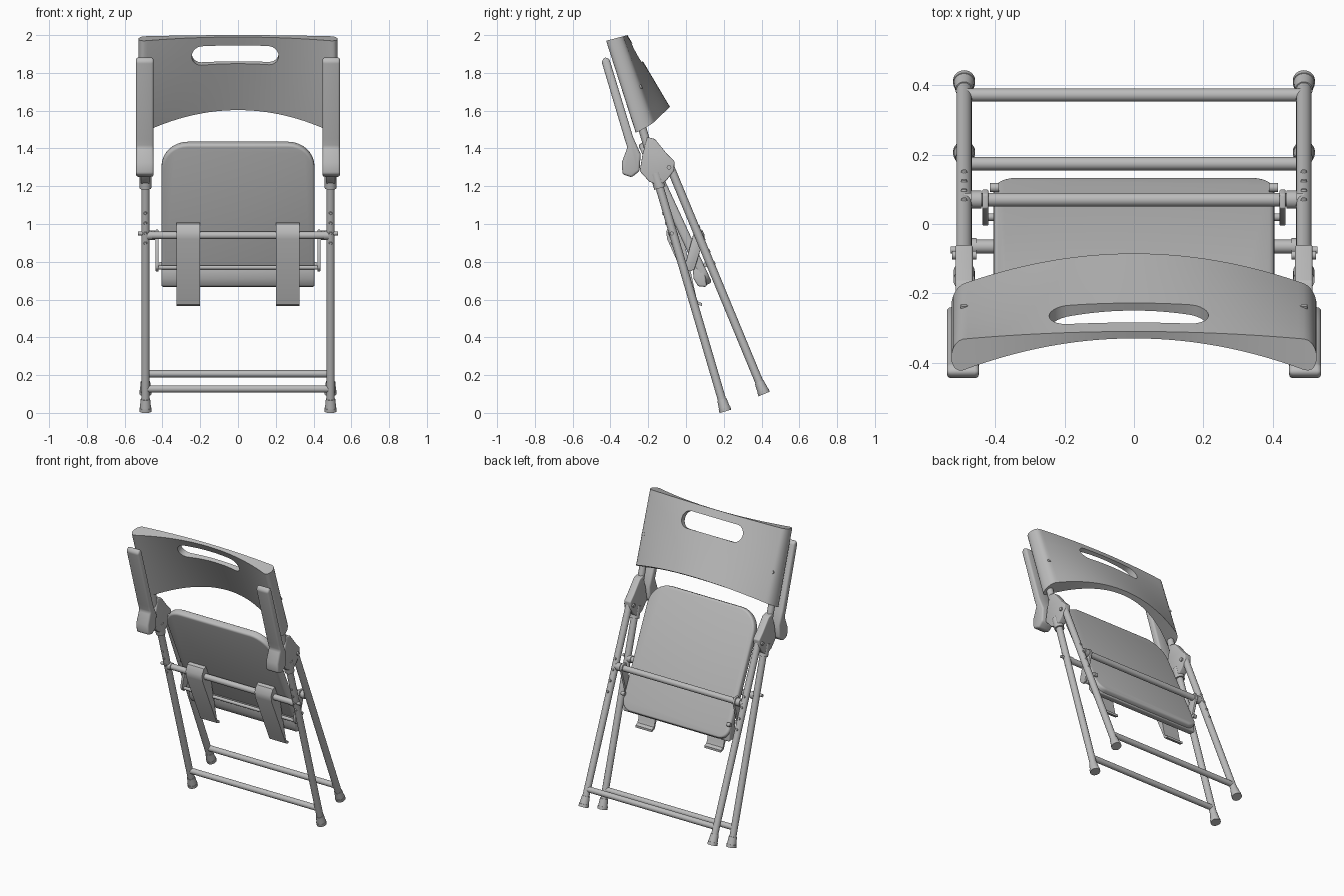
import bpy, bmesh, math
from mathutils import Vector, Matrix

cube = bpy.data.objects.get("Cube")
if cube:
    bpy.data.objects.remove(cube, do_unlink=True)

grey = bpy.data.materials.new("plain_grey")
grey.use_nodes = True
tone = (0.5, 0.5, 0.5, 1)
grey.diffuse_color = tone
grey.node_tree.nodes["Principled BSDF"].inputs["Base Color"].default_value = tone


def finish(name, bm, bevel=0):
    bmesh.ops.recalc_face_normals(bm, faces=bm.faces)
    mesh = bpy.data.meshes.new(name)
    bm.to_mesh(mesh)
    bm.free()
    mesh.materials.append(grey)
    ob = bpy.data.objects.new(name, mesh)
    bpy.context.collection.objects.link(ob)
    bpy.ops.object.select_all(action='DESELECT')
    ob.select_set(True)
    bpy.context.view_layer.objects.active = ob
    if bevel:
        mod = ob.modifiers.new("Bevel", 'BEVEL')
        mod.width, mod.segments, mod.limit_method = bevel, 3, 'ANGLE'
        bpy.ops.object.modifier_apply(modifier="Bevel")
    bpy.ops.object.shade_smooth_by_angle(angle=math.radians(35))


def tube(name, a, b, r, r2=None):
    a, b = Vector(a), Vector(b)
    d = b - a
    m = Matrix.Translation((a + b) / 2) @ d.to_track_quat('Z', 'Y').to_matrix().to_4x4()
    bm = bmesh.new()
    bmesh.ops.create_cone(bm, cap_ends=True, segments=24, radius1=r,
                          radius2=r2 or r, depth=d.length, matrix=m)
    finish(name, bm)


def extrude(name, corners, offset, bevel, matrix=Matrix()):
    bm = bmesh.new()
    face = bm.faces.new([bm.verts.new(c) for c in corners])
    ext = bmesh.ops.extrude_face_region(bm, geom=[face])
    moved = [v for v in ext["geom"] if isinstance(v, bmesh.types.BMVert)]
    bmesh.ops.translate(bm, verts=moved, vec=offset)
    bm.transform(matrix)
    finish(name, bm, bevel)


def prism(name, points, x0, x1, bevel=0):
    # side outline of (y, z) points, extruded across x
    extrude(name, [(x0, y, z) for y, z in points], (x1 - x0, 0, 0), bevel)


def rounded(w, h, top, low):
    # rounded rectangle outline, counter-clockwise from the lower right
    out = []
    for sx, sy, r, start in ((1, -1, low, -90), (1, 1, top, 0), (-1, 1, top, 90), (-1, -1, low, 180)):
        for i in range(9):
            a = math.radians(start + i * 90 / 8)
            out.append((sx * (w - r) + r * math.cos(a), sy * (h - r) + r * math.sin(a)))
    return out


def front_leg(x, z):
    return Vector((x, 0.208 - 0.2936 * (z - 0.01), z))


def rear_leg(x, z):
    return Vector((x, 0.414 - 0.414 * (z - 0.1), z))


# Side parts, built once for each side
arm = [(-.447, 1.86), (-.43, 1.885), (-.405, 1.872), (-.28, 1.46), (-.24, 1.37), (-.246, 1.28),
       (-.288, 1.247), (-.336, 1.263), (-.34, 1.326), (-.31, 1.406), (-.325, 1.45)]
hinge = [(-.205, 1.46), (-.165, 1.45), (-.1, 1.37), (-.06, 1.33), (-.065, 1.28), (-.1, 1.235),
         (-.14, 1.2), (-.195, 1.225), (-.245, 1.28), (-.23, 1.37)]
hook = [(-.03, 1.0), (-.06, 1.01), (-.085, 1.0), (-.105, .96), (-.1, .92), (.045, .6),
        (.055, .575), (.085, .565), (.085, .58), (.063, .59), (.055, .61)]
link = [(.045, .97), (.085, .97), (.1, .94), (.045, .76), (.02, .748), (0, .765), (-.005, .785)]

for s, side in ((1, "left"), (-1, "right")):
    x = 0.49 * s
    # Legs with flared rubber feet
    tube(f"front_leg_{side}", front_leg(x, 0.02), front_leg(x, 1.8), 0.022)
    tube(f"rear_leg_{side}", rear_leg(x, 0.11), rear_leg(x, 1.335), 0.022)
    for name, leg, z in (("front", front_leg, 0.008), ("rear", rear_leg, 0.1)):
        tube(f"{name}_foot_pad_{side}", leg(x, z), leg(x, z + 0.018), 0.032)
        tube(f"{name}_foot_{side}", leg(x, z + 0.016), leg(x, z + 0.065), 0.03, 0.025)
    tube(f"leg_collar_{side}", front_leg(x, 1.19), front_leg(x, 1.27), 0.031)

    # Height adjustment rivets on both legs
    for i in range(4):
        for leg, z, d in ((front_leg, 0.905 + i * 0.053, -1), (rear_leg, 0.785 + i * 0.065, 1)):
            p = leg(x, z)
            n = Vector((0, d, d * 0.35)).normalized()
            tube(f"rivet_{side}", p + n * 0.015, p + n * 0.026, 0.011, 0.007)

    # Folded armrest and hinge
    prism(f"armrest_{side}", arm, 0.447 * s, 0.54 * s, 0.012)
    prism(f"hinge_{side}", hinge, 0.465 * s, 0.515 * s, 0.006)
    tube(f"hinge_pin_{side}", (0.455 * s, -.09, 1.3), (0.525 * s, -.09, 1.3), 0.012)

    # Seat link, crossbar collars and hook
    prism(f"seat_link_{side}", link, 0.42 * s, 0.437 * s, 0.004)
    tube(f"rear_collar_{side}", (0.44 * s, .07, .94), (0.47 * s, .07, .94), 0.026)
    tube(f"front_collar_{side}", (0.455 * s, -.065, .94), (0.48 * s, -.065, .94), 0.024)
    tube(f"front_pin_{side}", (0.48 * s, -.075, .95), (0.53 * s, -.075, .95), 0.01)
    tube(f"seat_pin_{side}", (0.39 * s, .105, .785), (0.415 * s, .105, .785), 0.013)
    prism(f"hook_{side}", hook, 0.2 * s, 0.325 * s)

    # Screw in the back of the backrest
    tube(f"back_screw_{side}", (x, -.27, 1.715), (x, -.234, 1.728), 0.011)

# Crossbars
for name, p, r, half in (("front_crossbar", (.174, .127), .019, .49), ("rear_crossbar", (.372, .207), .019, .49),
                         ("front_seat_bar", (-.065, .94), .02, .49), ("rear_seat_bar", (.07, .94), .02, .49),
                         ("seat_rod", (.02, .77), .011, .435)):
    tube(name, (-half, *p), (half, *p), r)

# Seat panel with a turned-down front lip
tilt = Matrix.Translation((0, -.058, 1.055)) @ Matrix.Rotation(math.radians(90 + 24.8), 4, 'X')
extrude("seat", [(x, y, -.025) for x, y in rounded(0.405, 0.413, 0.14, 0.07)], (0, 0, .05), 0.014, tilt)
lip = [(.035, .78), (.04, .71), (.065, .669), (.11, .667), (.1, .75)]
prism("seat_lip", lip, -0.405, 0.405, 0.01)

# Curved backrest: thick rounded ends, thin middle, deeper curve at the bottom
# each entry: bottom centre and end, then top centre and end, as (y, z)
edges = {"front": (((-.11, 1.603), (-.285, 1.472)), ((-.33, 1.99), (-.435, 1.967))),
         "back": (((-.085, 1.62), (-.185, 1.525)), ((-.31, 2.0), (-.335, 1.993)))}
HALF, SLOT_X, SLOT_W, SLOT_R, SLOT_V = 0.527, -0.015, 0.23, 0.055, 0.76


def back_point(face, u, v):
    rows = [Vector(c).lerp(Vector(e), u * u) for c, e in edges[face]]
    return rows[0].lerp(rows[1], v)


# Columns crowd toward the rounded ends and the ends of the hand slot
SIDE, MID, ROWS = 16, 28, 6
ease = [1 - math.cos(i / SIDE * math.pi / 2) for i in range(SIDE)]
slot_a, slot_b = SLOT_X - SLOT_W, SLOT_X + SLOT_W
columns = [-HALF + (slot_a + HALF) * e for e in ease]
columns += [SLOT_X - SLOT_W * math.cos(math.pi * i / MID) for i in range(MID + 1)]
columns += [HALF - (HALF - slot_b) * e for e in reversed(ease)]

bm = bmesh.new()
for upper in (False, True):
    loops = []
    for x in columns:
        u = x / HALF
        over = max(0, (abs(u) - 0.93) / 0.07)
        t = 0.5 * math.sqrt(max(0, 1 - over * over))
        # Half height of the slot at this column
        d = abs(x - SLOT_X)
        reach = max(0, d - (SLOT_W - SLOT_R))
        gap = math.sqrt(max(0, SLOT_R ** 2 - reach ** 2)) / 0.44
        start, end = (1, SLOT_V + gap) if upper else (0, SLOT_V - gap)
        loop = []
        for side, order in ((-t, range(ROWS + 1)), (t, range(ROWS, -1, -1))):
            for j in order:
                v = start + (end - start) * j / ROWS
                p = back_point("front", u, v).lerp(back_point("back", u, v), 0.5 + side)
                loop.append(bm.verts.new((x, p.x, p.y)))
        loops.append(loop)
    count = 2 * ROWS + 2
    for c in range(len(columns) - 1):
        in_slot = SIDE <= c < SIDE + MID
        for i in range(count):
            # The slot wall only exists along the slot
            if i == ROWS and not in_slot:
                continue
            n = (i + 1) % count
            bm.faces.new((loops[c][i], loops[c][n], loops[c + 1][n], loops[c + 1][i]))
bmesh.ops.remove_doubles(bm, verts=bm.verts, dist=0.00005)
finish("backrest", bm)
